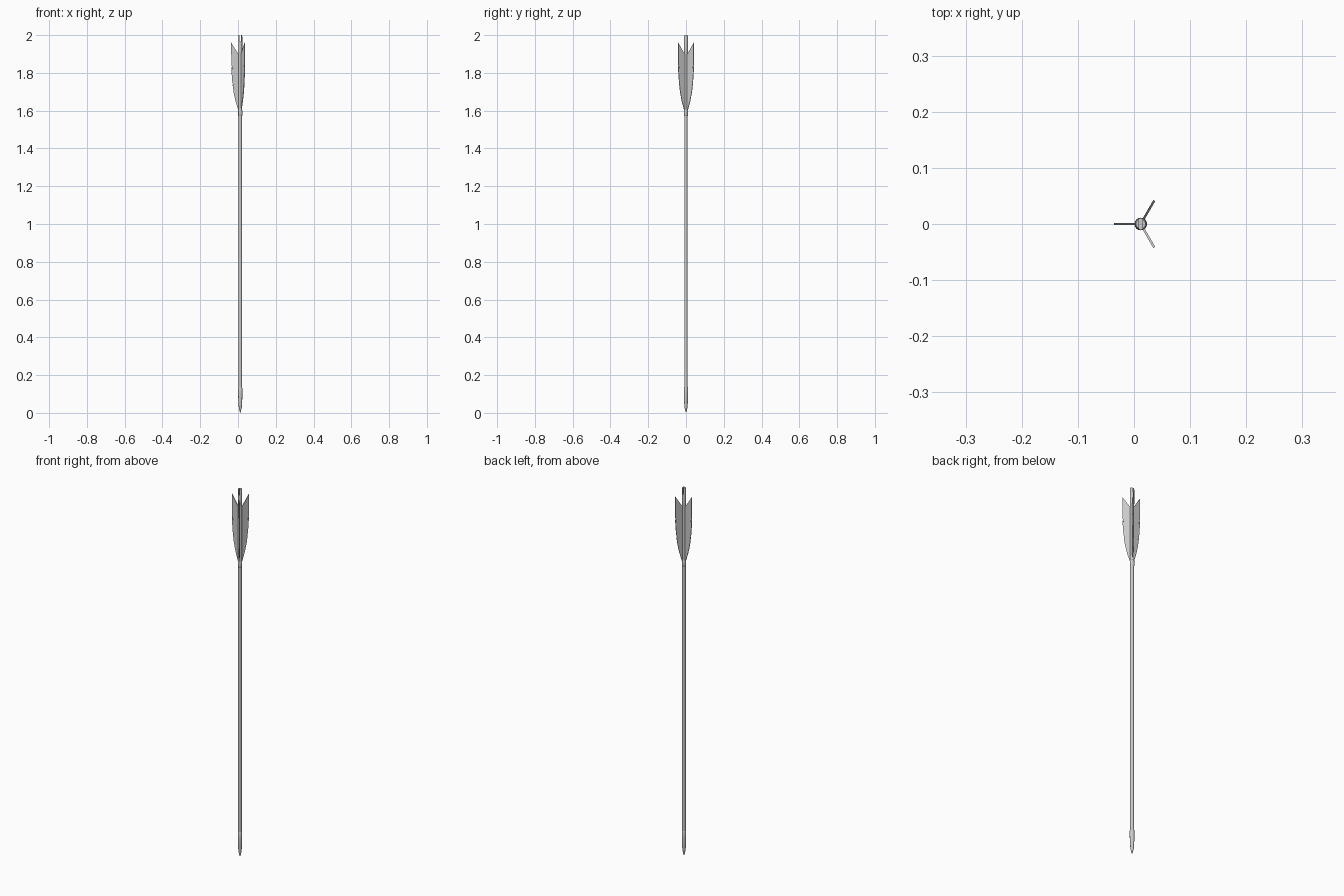
import bpy, bmesh, math
from mathutils import Vector

if "Cube" in bpy.data.objects:
    bpy.data.objects.remove(bpy.data.objects["Cube"])

CX = 0.012      # shaft axis, offset so the three vanes are centred
SIDES = 16


def make_object(name, bm):
    bmesh.ops.recalc_face_normals(bm, faces=bm.faces)
    mesh = bpy.data.meshes.new(name)
    bm.to_mesh(mesh)
    bm.free()
    ob = bpy.data.objects.new(name, mesh)
    bpy.context.collection.objects.link(ob)
    return ob


def lathe(name, profile):
    """Spin (radius, z) points about the shaft axis."""
    bm = bmesh.new()
    verts = [bm.verts.new((CX + r, 0, z)) for r, z in profile]
    edges = [bm.edges.new(p) for p in zip(verts, verts[1:])]
    bmesh.ops.spin(bm, geom=verts + edges, cent=(CX, 0, 0), axis=(0, 0, 1),
                   angle=2 * math.pi, steps=SIDES, use_merge=True)
    bmesh.ops.remove_doubles(bm, verts=bm.verts, dist=1e-5)
    ob = make_object(name, bm)
    bpy.context.view_layer.objects.active = ob
    ob.select_set(True)
    bpy.ops.object.shade_smooth_by_angle(angle=math.radians(35))
    ob.select_set(False)
    return ob


def vane(name, outline, angle, thickness=0.004):
    """Extrude a feather outline of (radius, z) points and turn it round the shaft."""
    d = Vector((math.cos(angle), math.sin(angle), 0))
    n = Vector((-d.y, d.x, 0))
    bm = bmesh.new()
    pts = [Vector((CX, 0, z)) + d * r - n * thickness / 2 for r, z in outline]
    face = bm.faces.new([bm.verts.new(p) for p in pts])
    ext = bmesh.ops.extrude_face_region(bm, geom=[face])
    moved = [v for v in ext["geom"] if isinstance(v, bmesh.types.BMVert)]
    bmesh.ops.translate(bm, verts=moved, vec=n * thickness)
    return make_object(name, bm)


# Shaft
lathe("shaft", [(0, 0.10), (0.009, 0.10), (0.009, 1.93), (0, 1.93)])

# Pointed head with a socket collar
lathe("arrow_head", [(0, 0), (0.004, 0.012), (0.008, 0.03), (0.0105, 0.07),
                     (0.0112, 0.10), (0.0112, 0.13), (0.009, 0.137), (0, 0.137)])

# Binding in front of the feathers
lathe("binding", [(0.009, 1.572), (0.0108, 1.576), (0.0108, 1.60), (0.009, 1.606)])

# Nock with a string slot
nock = lathe("nock", [(0, 1.90), (0.009, 1.90), (0.0105, 1.915), (0.0105, 1.993),
                      (0.0085, 2.0), (0, 2.0)])
bpy.ops.mesh.primitive_cube_add(size=1, location=(CX, 0, 2.0))
slot = bpy.context.object
slot.name = "slot_cutter"
slot.scale = (0.006, 0.05, 0.07)
slot.hide_render = True
slot.hide_set(True)
cut = nock.modifiers.new("slot", "BOOLEAN")
cut.operation = "DIFFERENCE"
cut.object = slot

# Three feather vanes, with small splits in the outer edge
feather = [(0.006, 1.595), (0.010, 1.60), (0.025, 1.65), (0.035, 1.695),
           (0.041, 1.74), (0.036, 1.732), (0.042, 1.75), (0.046, 1.80),
           (0.0475, 1.835), (0.038, 1.818), (0.0475, 1.843),
           (0.048, 1.96), (0.010, 1.90), (0.006, 1.90)]
for i in range(3):
    vane("feather_%d" % (i + 1), feather, math.pi + i * 2 * math.pi / 3)
